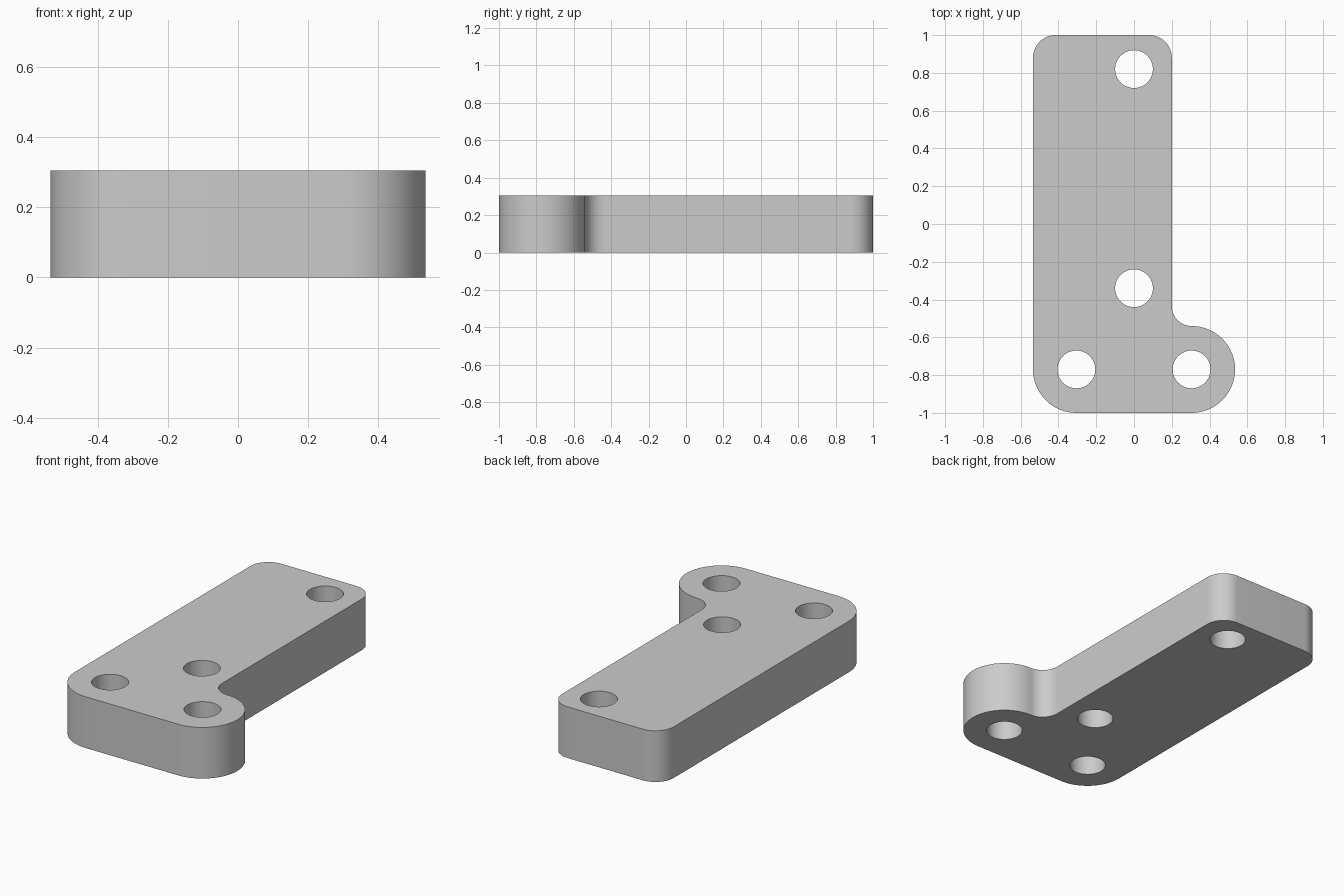
import bpy, bmesh
from math import cos, sin, radians

cube = bpy.data.objects.get("Cube")
if cube:
    bpy.data.objects.remove(cube, do_unlink=True)

THICKNESS = 0.305


def arc(cx, cy, r, start, end, steps):
    """Points along an arc, angles in degrees."""
    angles = [radians(start + (end - start) * i / steps) for i in range(steps + 1)]
    return [(cx + r * cos(a), cy + r * sin(a)) for a in angles]


def add_loop(bm, points):
    verts = [bm.verts.new((x, y, 0)) for x, y in points]
    for a, b in zip(verts, verts[1:] + verts[:1]):
        bm.edges.new((a, b))


# Plate outline, counter-clockwise from the bottom left corner
outline = (arc(-0.305, -0.77, 0.23, 180, 270, 16)
           + arc(0.305, -0.77, 0.23, -90, 90, 32)
           + arc(0.305, -0.435, 0.105, 270, 180, 16)
           + arc(0.08, 0.88, 0.12, 0, 90, 16)
           + arc(-0.415, 0.88, 0.12, 90, 180, 16))
outline = [p for i, p in enumerate(outline)
           if abs(p[0] - outline[i - 1][0]) + abs(p[1] - outline[i - 1][1]) > 1e-4]

bm = bmesh.new()
add_loop(bm, outline)

# Bolt holes
for x, y in [(0, 0.82), (0, -0.34), (-0.305, -0.77), (0.305, -0.77)]:
    add_loop(bm, arc(x, y, 0.1, 0, 360, 48)[:-1])

# Fill around the holes and give the plate its thickness
bmesh.ops.triangle_fill(bm, edges=bm.edges[:], use_beauty=True, use_dissolve=False)
grown = bmesh.ops.extrude_face_region(bm, geom=bm.faces[:], use_keep_orig=True)
top = [v for v in grown["geom"] if isinstance(v, bmesh.types.BMVert)]
bmesh.ops.translate(bm, verts=top, vec=(0, 0, THICKNESS))
bmesh.ops.recalc_face_normals(bm, faces=bm.faces[:])

mesh = bpy.data.meshes.new("bracket_plate")
bm.to_mesh(mesh)
bm.free()
plate = bpy.data.objects.new("bracket_plate", mesh)
bpy.context.collection.objects.link(plate)

# Plain grey finish
grey = bpy.data.materials.new("plain_grey")
grey.use_nodes = True
colour = (0.6, 0.6, 0.6, 1)
grey.diffuse_color = colour
grey.node_tree.nodes["Principled BSDF"].inputs["Base Color"].default_value = colour
mesh.materials.append(grey)

# Smooth curved walls, crisp rims
bpy.ops.object.select_all(action="DESELECT")
plate.select_set(True)
bpy.context.view_layer.objects.active = plate
bpy.ops.object.shade_smooth_by_angle(angle=radians(30))
